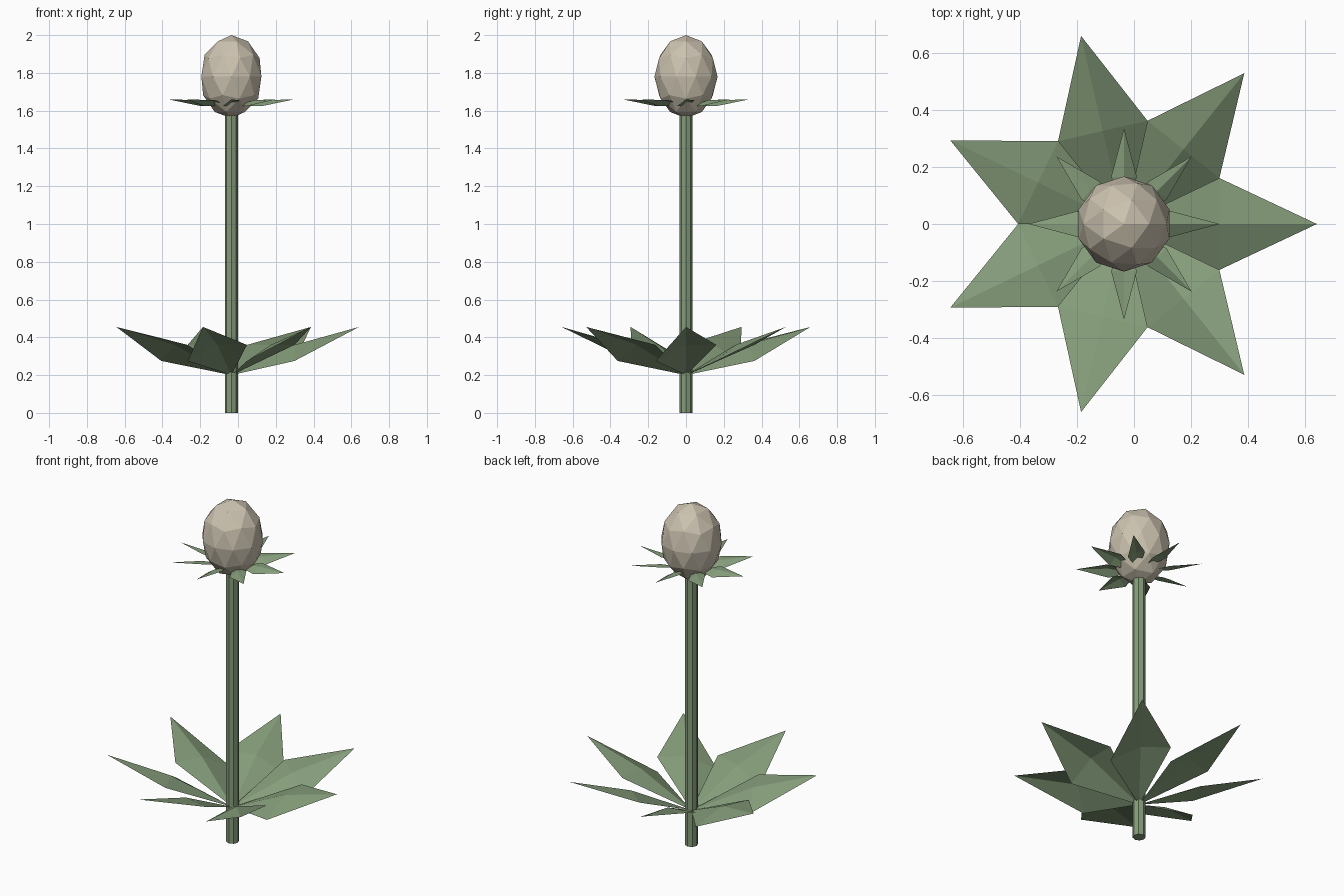
import bpy
import bmesh
from math import cos, sin, pi
from mathutils import Matrix, Vector

CENTRE_X = -0.035

cube = bpy.data.objects.get("Cube")
if cube:
    bpy.data.objects.remove(cube, do_unlink=True)


def make_material(name, colour):
    mat = bpy.data.materials.new(name)
    mat.use_nodes = True
    mat.diffuse_color = colour
    mat.node_tree.nodes["Principled BSDF"].inputs["Base Color"].default_value = colour
    return mat


def finish(bm, name, mat):
    mesh = bpy.data.meshes.new(name)
    bm.to_mesh(mesh)
    bm.free()
    mesh.materials.append(mat)
    obj = bpy.data.objects.new(name, mesh)
    obj.location.x = CENTRE_X
    bpy.context.collection.objects.link(obj)
    return obj


def leaf_whorl(name, mat, count, base, low, ridge, high, tip):
    """Ring of twisted, ridged leaves; each leaf points along +x before turning."""
    bm = bmesh.new()
    for i in range(count):
        turn = Matrix.Rotation(2 * pi * i / count, 3, "Z")
        b, l, r, h, t = [bm.verts.new(turn @ Vector(p)) for p in (base, low, ridge, high, tip)]
        for face in ((b, l, r), (b, r, h), (l, t, r), (r, t, h)):
            bm.faces.new(face)
    return finish(bm, name, mat)


green = make_material("leaf green", (0.235, 0.335, 0.195, 1))
cream = make_material("bud cream", (0.60, 0.54, 0.43, 1))

# Stem: eight-sided rod
bm = bmesh.new()
bmesh.ops.create_cone(bm, cap_ends=True, segments=8, radius1=0.035, radius2=0.035,
                      depth=1.6, matrix=Matrix.Translation((0, 0, 0.8)))
finish(bm, "stem", green)

# Bud: faceted egg
bm = bmesh.new()
bmesh.ops.create_icosphere(bm, subdivisions=2, radius=1,
                           matrix=Matrix.Translation((0, 0, 1.78)) @ Matrix.Diagonal((0.167, 0.167, 0.22, 1)))
finish(bm, "bud", cream)

# Large leaves near the ground, neighbours overlapping at the shoulders
half = pi / 7
reach, spread = 0.371 * cos(half), 0.371 * sin(half)
leaf_whorl("lower_leaves", green, 7, (0, 0, 0.2), (reach, -spread, 0.275),
           (reach, 0, 0.36), (reach, spread, 0.36), (0.676, 0, 0.455))

# Small sepals under the bud
leaf_whorl("sepals", green, 8, (0.03, 0, 1.625), (0.165, -0.045, 1.625),
           (0.165, 0, 1.655), (0.165, 0.045, 1.655), (0.335, 0, 1.66))
